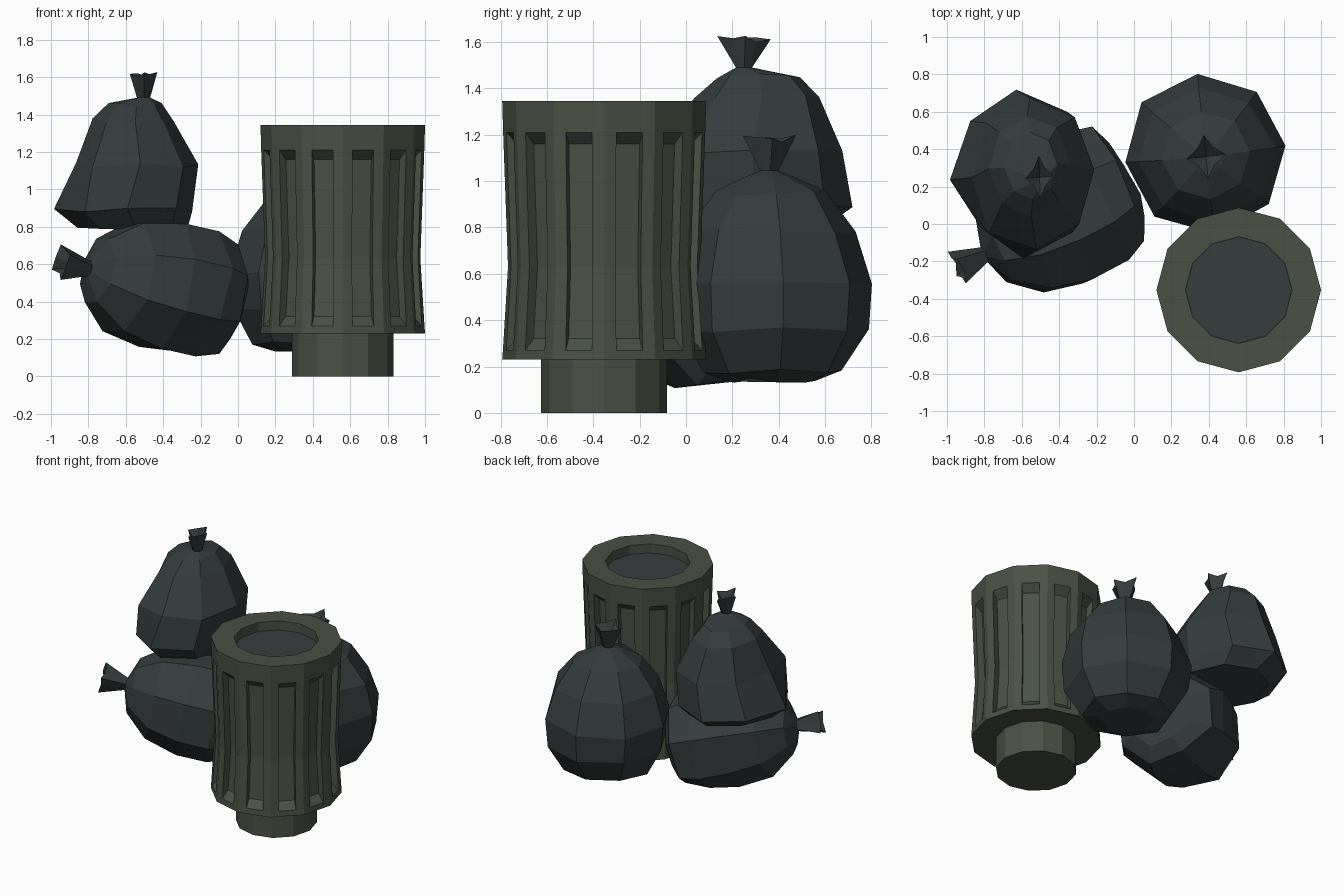
import bpy, bmesh, math, random
from mathutils import Vector, Matrix

if "Cube" in bpy.data.objects:
    bpy.data.objects.remove(bpy.data.objects["Cube"])

random.seed(4)


def material(name, rgb):
    m = bpy.data.materials.new(name)
    m.diffuse_color = (*rgb, 1)
    m.use_nodes = True
    m.node_tree.nodes["Principled BSDF"].inputs["Base Color"].default_value = m.diffuse_color
    return m


GREEN = material("bin green", (0.068, 0.082, 0.060))
BAG = material("bag charcoal", (0.036, 0.045, 0.046))
FILL = material("bin fill grey", (0.039, 0.047, 0.049))


def finish(bm, name, mat, matrix=Matrix()):
    bmesh.ops.remove_doubles(bm, verts=bm.verts, dist=0.0005)
    bmesh.ops.recalc_face_normals(bm, faces=bm.faces)
    me = bpy.data.meshes.new(name)
    bm.to_mesh(me)
    bm.free()
    me.materials.append(mat)
    ob = bpy.data.objects.new(name, me)
    ob.matrix_world = matrix
    bpy.context.collection.objects.link(ob)
    return ob


def poly(bm, pts):
    bm.faces.new([bm.verts.new(p) for p in pts])


def bridge(bm, a, b):
    n = len(a)
    for i in range(n):
        bm.faces.new((a[i], a[(i + 1) % n], b[(i + 1) % n], b[i]))


# ---- Bin: twelve sides, waisted, one recessed slot per side ----
BIN = Matrix.Translation((0.56, -0.353, 0))
N = 12


def corner(k, r, z):
    a = math.tau * k / N
    return Vector((r * math.cos(a), r * math.sin(a), z))


bm = bmesh.new()
rows = [(0.23, 0.44), (0.27, 0.437), (0.63, 0.415), (1.21, 0.436), (1.345, 0.44)]
slot_z = {1: 0.32, 2: 0.63, 3: 1.16}
for k in range(N):
    mid = math.tau * (k + 0.5) / N
    inward = Vector((-math.cos(mid), -math.sin(mid), 0)) * 0.05
    grid = []
    for z, r in rows:
        a, b = corner(k, r, z), corner(k + 1, r, z)
        grid.append([a, a.lerp(b, 0.24), a.lerp(b, 0.76), b])
    back = {}
    for i, z in slot_z.items():
        back[i] = [grid[i][c] + inward for c in (1, 2)]
        for p in back[i]:
            p.z = z
    for i in range(4):
        g, h = grid[i], grid[i + 1]
        poly(bm, (g[0], g[1], h[1], h[0]))
        poly(bm, (g[2], g[3], h[3], h[2]))
        if i in (0, 3):
            poly(bm, (g[1], g[2], h[2], h[1]))
        else:
            p, q = back[i], back[i + 1]
            poly(bm, (p[0], p[1], q[1], q[0]))
            poly(bm, (g[1], p[0], q[0], h[1]))
            poly(bm, (p[1], g[2], h[2], q[1]))
    for i in (1, 3):
        poly(bm, (grid[i][1], grid[i][2], back[i][1], back[i][0]))
    # rim, mouth wall, underside and foot
    path = [(1.345, 0.44), (1.345, 0.285), (1.27, 0.285), (1.27, 0)]
    foot = [(0.23, 0.44), (0.23, 0.272), (0, 0.272), (0, 0)]
    for line in (path, foot):
        for (z0, r0), (z1, r1) in zip(line, line[1:]):
            pts = [corner(k, r0, z0), corner(k + 1, r0, z0), corner(k + 1, r1, z1)]
            if r1:
                pts.append(corner(k, r1, z1))
            # rim edges follow the slot subdivisions
            if r0 == 0.44:
                row = grid[4] if z0 > 1 else grid[0]
                pts = row + pts[2:]
            poly(bm, pts)
finish(bm, "bin", GREEN, BIN)

# dark surface inside the bin mouth
bm = bmesh.new()
poly(bm, [corner(k, 0.284, 1.279) for k in range(N)])
finish(bm, "bin_fill", FILL, BIN)


# ---- Rubbish bags: stacked rings ending in a tied, star-shaped tuft ----
def bag(name, rings, phase, tuft, matrix=Matrix(), dents={}, sides=8):
    """rings: (z, rx, ry, cx, cy); tuft: (height, rx, ry);
    dents: {(ring, side): scale}"""
    bm = bmesh.new()
    prev = None
    for i, (z, rx, ry, cx, cy) in enumerate(rings):
        cur = []
        for k in range(sides):
            a = math.radians(phase) + math.tau * k / sides
            j = dents.get((i, k), 1) * (1 + random.uniform(-0.02, 0.02))
            dz = random.uniform(-0.012, 0.012) if rx > 0.1 else 0
            cur.append(bm.verts.new((cx + rx * j * math.cos(a),
                                     cy + ry * j * math.sin(a), z + dz)))
        if prev:
            bridge(bm, prev, cur)
        else:
            bm.faces.new(cur)
        prev = cur
    # tuft: narrow neck, flared uneven lip, pit in the middle
    h, tx, ty = tuft
    z, rx, ry, cx, cy = rings[-1]
    lip = []
    for k in range(sides):
        a = math.radians(phase) + math.tau * k / sides
        s = 1.05 if k % 2 == 0 else 0.62
        dz = -0.03 if k % 4 == 1 else random.uniform(-0.02, 0.0)
        lip.append(bm.verts.new((cx + tx * s * math.cos(a),
                                 cy + ty * s * math.sin(a), z + h + dz)))
    bridge(bm, prev, lip)
    pit = bm.verts.new((cx, cy, z + h * 0.3))
    for k in range(sides):
        bm.faces.new((lip[k], lip[(k + 1) % sides], pit))
    return finish(bm, name, BAG, matrix)


# bag standing behind the bin
bag("standing_bag",
    [(0.14, 0.18, 0.18, 0.38, 0.38), (0.18, 0.30, 0.30, 0.38, 0.375),
     (0.36, 0.41, 0.41, 0.385, 0.375), (0.56, 0.435, 0.43, 0.385, 0.375),
     (0.78, 0.37, 0.36, 0.385, 0.37), (0.95, 0.24, 0.235, 0.385, 0.365),
     (1.02, 0.10, 0.10, 0.385, 0.36), (1.045, 0.04, 0.04, 0.385, 0.36)],
    6, (0.155, 0.10, 0.11))

# bag on top of the pile, leaning toward the middle
bag("upper_bag",
    [(0.795, 0.29, 0.34, -0.565, 0.25), (0.89, 0.37, 0.45, -0.61, 0.26),
     (1.13, 0.33, 0.40, -0.54, 0.27), (1.37, 0.215, 0.27, -0.56, 0.31),
     (1.455, 0.14, 0.18, -0.55, 0.31), (1.49, 0.035, 0.035, -0.505, 0.25)],
    3, (0.14, 0.07, 0.11),
    dents={(0, 5): 0.9, (1, 5): 0.84, (1, 3): 0.95, (2, 5): 1.06})

# bag lying on its side, neck toward the left
end, neck = Vector((-0.04, 0.20, 0.40)), Vector((-0.815, -0.17, 0.58))
turn = (neck - end).to_track_quat('Z', 'Y').to_matrix().to_4x4()
side_rings = [(0, 0.23, -0.02), (0.06, 0.35, -0.02), (0.20, 0.40, -0.01),
              (0.42, 0.395, 0), (0.64, 0.34, 0), (0.80, 0.20, 0),
              (0.86, 0.045, 0)]
bag("lying_bag", [(z, r, r * 0.93, x, 0) for z, r, x in side_rings],
    22.5, (0.18, 0.10, 0.10), Matrix.Translation(end) @ turn,
    dents={(0, 5): 0.85, (1, 5): 0.86, (2, 5): 0.92, (0, 3): 1.06,
           (1, 3): 1.08, (1, 4): 1.04, (2, 3): 1.04, (3, 5): 0.97})
